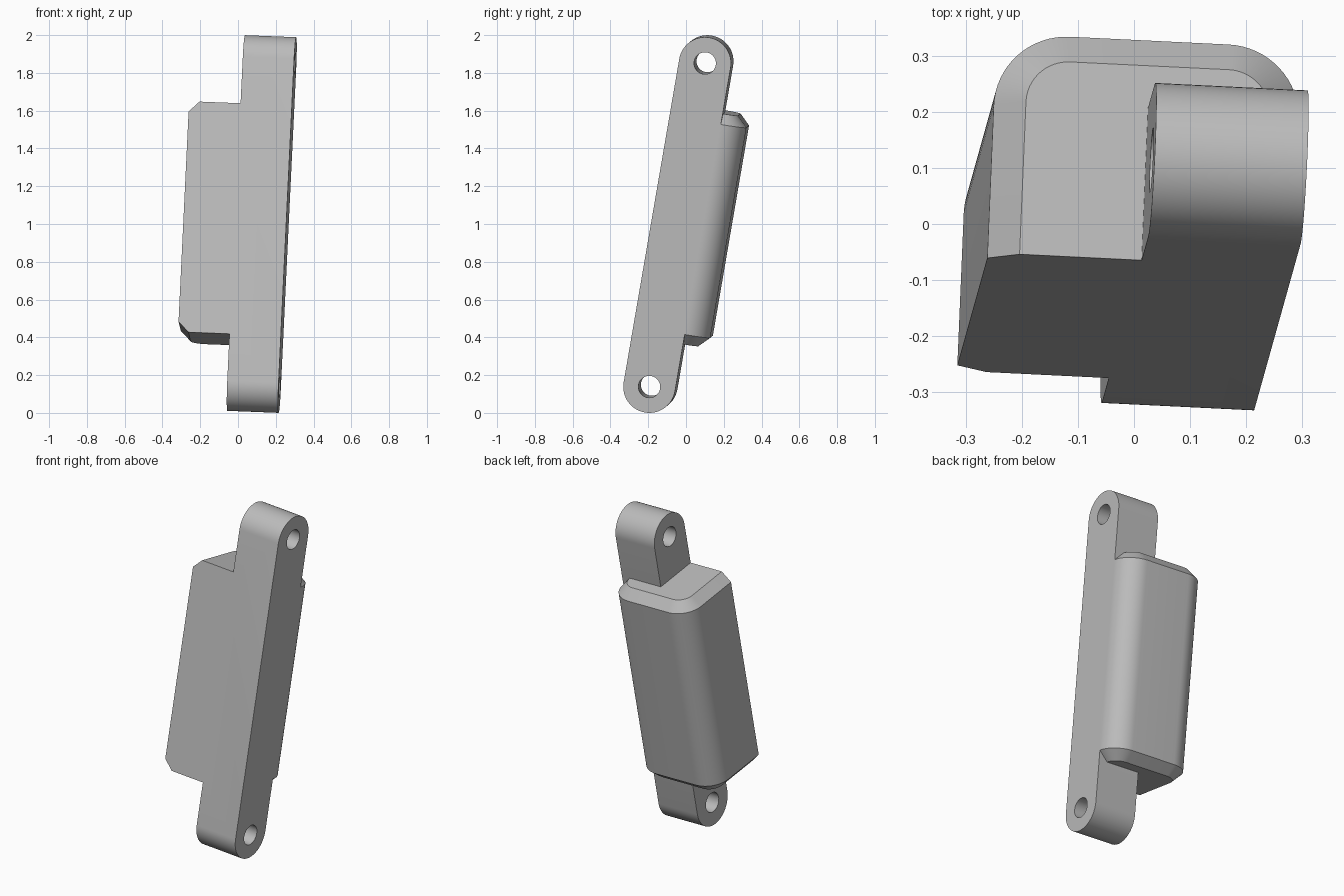
import bpy, bmesh, math
from mathutils import Matrix, Vector

if "Cube" in bpy.data.objects:
    bpy.data.objects.remove(bpy.data.objects["Cube"])

R, HOLE = 0.138, 0.058            # link end radius, pin hole radius
HALF = 0.87                       # half distance between pin holes
THICK = 0.272                     # link thickness
WIDTH, BACK = 0.545, 0.269        # housing width and rear face
TOP, CHAMFER = 0.62, 0.055        # housing half height and end chamfer

grey = bpy.data.materials.new("light_grey")
grey.use_nodes = True
grey.diffuse_color = (0.5, 0.5, 0.5, 1)
grey.node_tree.nodes["Principled BSDF"].inputs["Base Color"].default_value = (0.5, 0.5, 0.5, 1)


def arc(cx, cy, r, start, end, n):
    """Points along an arc, angles in degrees."""
    angles = [math.radians(start + (end - start) * i / n) for i in range(n + 1)]
    return [(cx + r * math.cos(a), cy + r * math.sin(a)) for a in angles]


def activate(obj):
    bpy.ops.object.select_all(action='DESELECT')
    obj.select_set(True)
    bpy.context.view_layer.objects.active = obj


def clean(obj):
    """Weld, merge flat faces and fix normals."""
    bm = bmesh.new()
    bm.from_mesh(obj.data)
    bmesh.ops.remove_doubles(bm, verts=bm.verts, dist=0.0002)
    bmesh.ops.dissolve_limit(bm, angle_limit=0.01, verts=bm.verts, edges=bm.edges)
    bmesh.ops.recalc_face_normals(bm, faces=bm.faces)
    bm.to_mesh(obj.data)
    bm.free()


# Link: round-ended bar with a pin hole at each end
curve = bpy.data.curves.new("link_outline", 'CURVE')
curve.dimensions, curve.fill_mode, curve.extrude = '2D', 'BOTH', THICK / 2
outline = arc(0, HALF, R, 0, 180, 32) + arc(0, -HALF, R, 180, 360, 32)
holes = [arc(0, s * HALF, HOLE, 0, 360, 40)[:-1] for s in (-1, 1)]
for points in [outline] + holes:
    spline = curve.splines.new('POLY')
    spline.points.add(len(points) - 1)
    for p, (u, v) in zip(spline.points, points):
        p.co = (u, v, 0, 1)
    spline.use_cyclic_u = True
link = bpy.data.objects.new("link_and_housing", curve)
bpy.context.collection.objects.link(link)
activate(link)
bpy.ops.object.convert(target='MESH')
link = bpy.context.view_layer.objects.active
# stand the flat outline up: outline x -> y, y -> z, thickness -> x
link.data.transform(Matrix(((0, 0, 1, -THICK / 2), (1, 0, 0, 0), (0, 1, 0, 0), (0, 0, 0, 1))))
clean(link)


# Housing: block with rounded rear corners and chamfered ends
def section(inset):
    r = BACK - R
    return ([(-WIDTH + inset, -R), (-inset, -R)]
            + arc(-r, R, r - inset, 0, 90, 16)
            + arc(-WIDTH + r, R, r - inset, 90, 180, 16))


bm = bmesh.new()
rings = []
for z, inset in ((-TOP, CHAMFER), (-TOP + CHAMFER, 0), (TOP - CHAMFER, 0), (TOP, CHAMFER)):
    rings.append([bm.verts.new((x, y, z)) for x, y in section(inset)])
for a, b in zip(rings, rings[1:]):
    for i in range(len(a)):
        j = (i + 1) % len(a)
        bm.faces.new((a[i], a[j], b[j], b[i]))
bm.faces.new(rings[0][::-1])
bm.faces.new(rings[-1])
bmesh.ops.recalc_face_normals(bm, faces=bm.faces)
mesh = bpy.data.meshes.new("housing")
bm.to_mesh(mesh)
bm.free()
housing = bpy.data.objects.new("housing", mesh)
bpy.context.collection.objects.link(housing)

# Merge the housing into the link
activate(link)
union = link.modifiers.new("union", 'BOOLEAN')
union.operation, union.solver, union.object = 'UNION', 'EXACT', housing
bpy.ops.object.modifier_apply(modifier=union.name)
bpy.data.objects.remove(housing)
clean(link)

# Lean the finished part into place
axis = Vector((0.048, 0.172, 1)).normalized()
across = Vector((1, -0.042, 0))
across = (across - axis * across.dot(axis)).normalized()
depth = axis.cross(across)
lean = Matrix((across, depth, axis)).transposed().to_4x4()
link.data.transform(Matrix.Translation((0.2615, -0.047, 0.9945)) @ lean)

link.data.materials.clear()
link.data.materials.append(grey)
activate(link)
bpy.ops.object.shade_smooth_by_angle(angle=math.radians(30))
